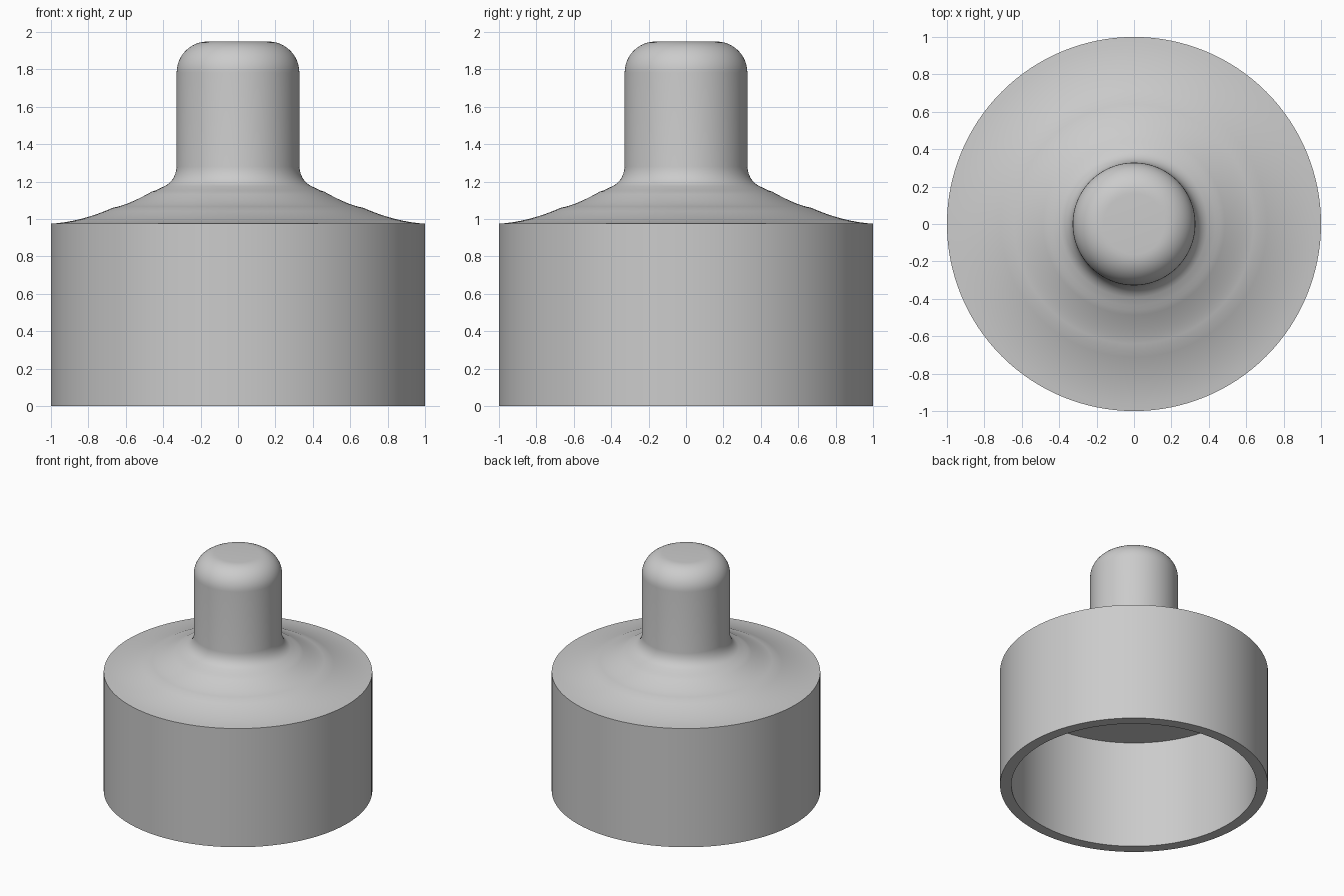
import bpy, bmesh, math

cube = bpy.data.objects.get("Cube")
if cube:
    bpy.data.objects.remove(cube, do_unlink=True)

SEGMENTS = 128

grey = bpy.data.materials.new("plain grey")
grey.use_nodes = True
grey.diffuse_color = (0.6, 0.6, 0.6, 1)
grey.node_tree.nodes["Principled BSDF"].inputs["Base Color"].default_value = (0.6, 0.6, 0.6, 1)


def bezier(a, b, c, steps=8):
    """Points of a quadratic curve from a to c, pulled towards b."""
    return [tuple((1 - t) ** 2 * p + 2 * t * (1 - t) * q + t * t * r
                  for p, q, r in zip(a, b, c))
            for t in (i / steps for i in range(steps + 1))]


def arc(cx, cz, rx, rz, start, end, steps=12):
    """Elliptical arc in the (radius, height) plane, angles in degrees."""
    angles = [math.radians(start + (end - start) * i / steps) for i in range(steps + 1)]
    return [(cx + rx * math.cos(a), cz + rz * math.sin(a)) for a in angles]


def lathe(name, profile):
    """Turn a (radius, height) profile about the z axis."""
    bm = bmesh.new()
    verts = [bm.verts.new((r, 0, z)) for r, z in profile]
    edges = [bm.edges.new(pair) for pair in zip(verts, verts[1:])]
    bmesh.ops.spin(bm, geom=verts + edges, cent=(0, 0, 0), axis=(0, 0, 1),
                   angle=math.tau, steps=SEGMENTS)
    bmesh.ops.remove_doubles(bm, verts=bm.verts, dist=0.0005)
    bmesh.ops.recalc_face_normals(bm, faces=bm.faces)
    mesh = bpy.data.meshes.new(name)
    bm.to_mesh(mesh)
    bm.free()
    mesh.materials.append(grey)
    obj = bpy.data.objects.new(name, mesh)
    bpy.context.collection.objects.link(obj)
    bpy.ops.object.select_all(action="DESELECT")
    obj.select_set(True)
    bpy.context.view_layer.objects.active = obj
    bpy.ops.object.shade_smooth_by_angle(angle=math.radians(35))
    return obj


# Hollow underside and straight outer wall
profile = [(0, 0.89), (0.915, 0.89), (0.915, 0), (1, 0)]

# Shoulder: two shallow scallops stepping up to the neck
profile += bezier((1, 0.975), (0.84, 0.985), (0.67, 1.06))
profile += bezier((0.64, 1.067), (0.57, 1.085), (0.46, 1.147))
profile += [(0.435, 1.155)]

# Neck fillet, straight neck and rounded top
profile += bezier((0.41, 1.168), (0.335, 1.195), (0.328, 1.28))
profile += arc(0.163, 1.783, 0.165, 0.166, 0, 90)
profile += [(0, 1.949)]

lathe("hollow_cap_with_neck", profile)
